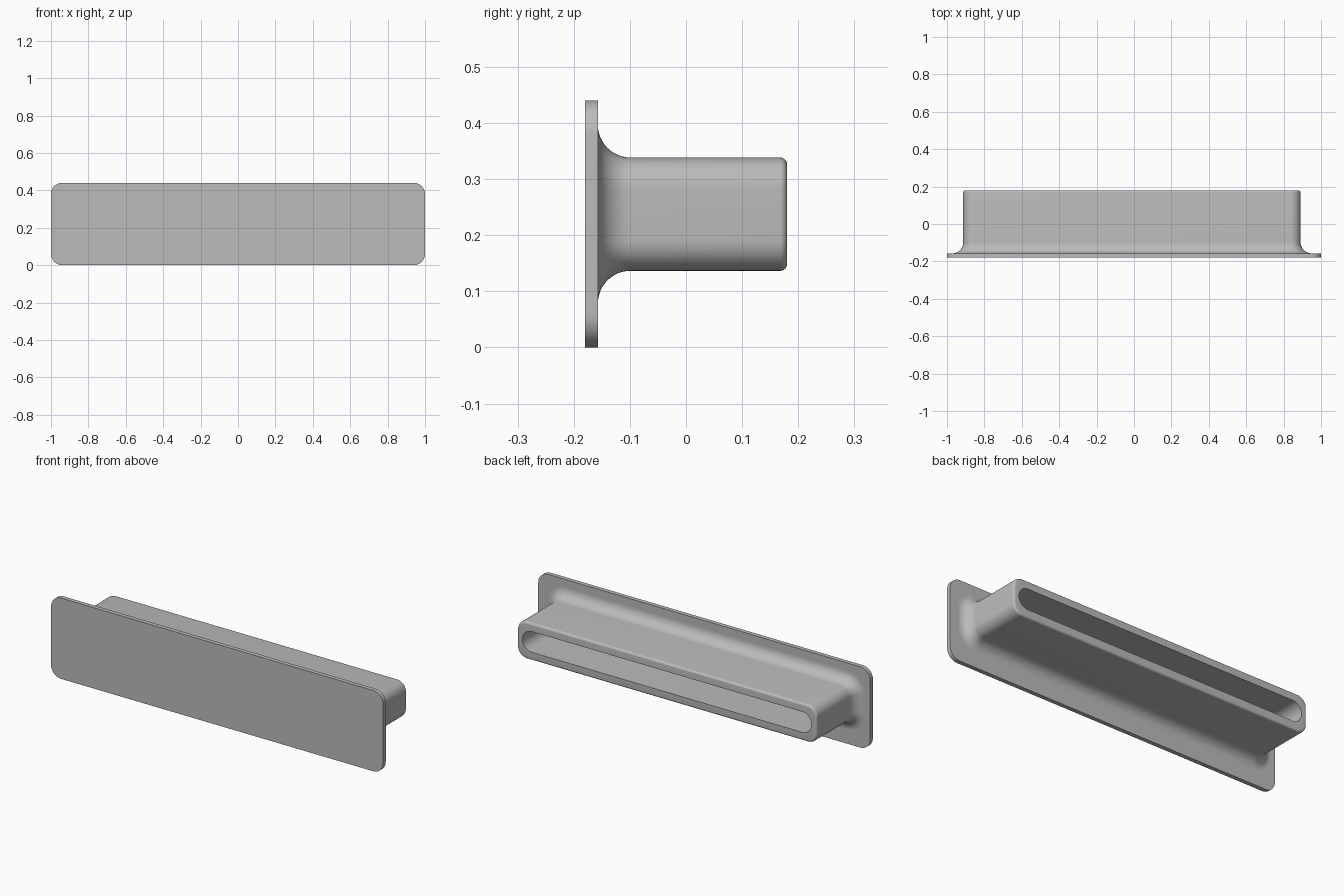
import bpy
import bmesh
from math import sin, cos, pi

cube = bpy.data.objects.get("Cube")
if cube:
    bpy.data.objects.remove(cube)

grey = bpy.data.materials.new("plain grey")
grey.use_nodes = True
colour = (0.5, 0.5, 0.5, 1)
grey.diffuse_color = colour
grey.node_tree.nodes["Principled BSDF"].inputs["Base Color"].default_value = colour


def rounded_ring(bm, centre, half, radius, y, steps=12):
    """Ring of vertices along a rounded rectangle facing the y axis."""
    verts = []
    for corner, (sx, sz) in enumerate([(1, 1), (-1, 1), (-1, -1), (1, -1)]):
        for i in range(steps + 1):
            a = (corner + i / steps) * pi / 2
            x = centre[0] + sx * (half[0] - radius) + radius * cos(a)
            z = centre[1] + sz * (half[1] - radius) + radius * sin(a)
            verts.append(bm.verts.new((x, y, z)))
    return verts


def loft(name, centre, sections, cap_start, cap_end):
    """Skin a row of sections given as (half size, radius, y)."""
    bm = bmesh.new()
    rings = [rounded_ring(bm, centre, *s) for s in sections]
    for a, b in zip(rings, rings[1:]):
        for i in range(len(a)):
            j = (i + 1) % len(a)
            bm.faces.new((a[i], b[i], b[j], a[j]))
    if cap_start:
        bm.faces.new(rings[0])
    if cap_end:
        bm.faces.new(rings[-1][::-1])
    bmesh.ops.recalc_face_normals(bm, faces=bm.faces)
    mesh = bpy.data.meshes.new(name)
    bm.to_mesh(mesh)
    bm.free()
    mesh.materials.append(grey)
    obj = bpy.data.objects.new(name, mesh)
    bpy.context.collection.objects.link(obj)
    bpy.ops.object.select_all(action='DESELECT')
    obj.select_set(True)
    bpy.context.view_layer.objects.active = obj
    bpy.ops.object.shade_smooth_by_angle(angle=pi / 6)
    return obj


FRONT, PLATE_BACK, BACK = -0.18, -0.157, 0.18

# Flat front plate
plate_half = (1.0, 0.22)
loft("front_plate", (0, 0.22),
     [(plate_half, 0.06, FRONT), (plate_half, 0.06, PLATE_BACK)], True, True)

# Hollow sleeve: flared root, straight wall, rounded rim, slot
w, h, corner = 0.902, 0.101, 0.055
flare, edge = 0.058, 0.012
sections = []
for i in range(13):
    a = i / 12 * pi / 2
    out = flare * (1 - sin(a))
    sections.append(((w + out, h + out), corner + out,
                     PLATE_BACK + flare * (1 - cos(a))))
for i in range(7):
    a = i / 6 * pi / 2
    inset = edge * (1 - cos(a))
    sections.append(((w - inset, h - inset), corner - inset,
                     BACK - edge + edge * sin(a)))
slot = (w - 0.032, 0.056)
sections += [(slot, 0.0555, BACK), (slot, 0.0555, PLATE_BACK + 0.01)]
loft("slotted_sleeve", (-0.011, 0.2375), sections, False, True)
